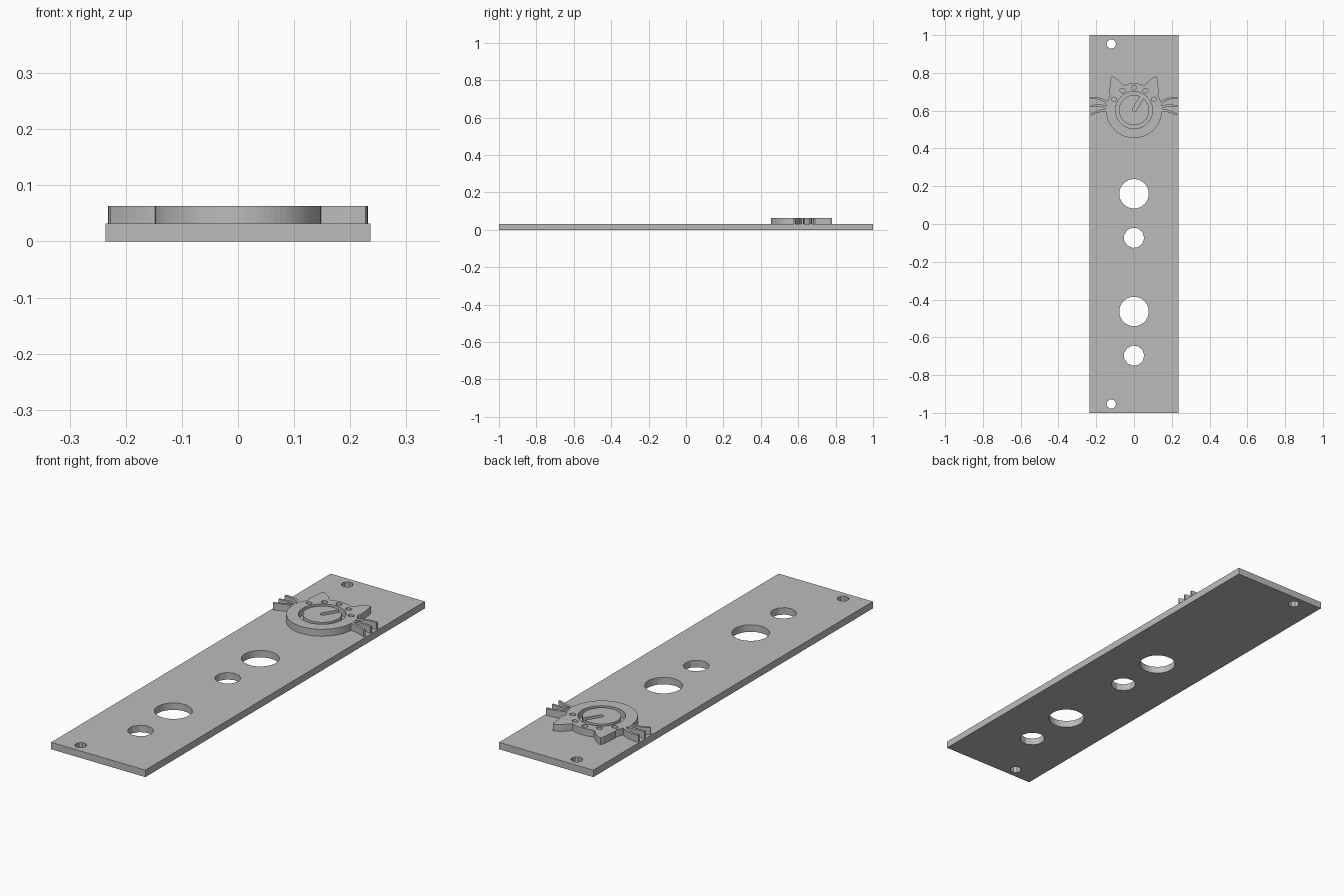
import bpy, bmesh
from math import sin, cos, pi, radians, atan2
from mathutils import Vector

cube = bpy.data.objects.get("Cube")
if cube:
    bpy.data.objects.remove(cube, do_unlink=True)

grey = bpy.data.materials.new("panel grey")
grey.use_nodes = True
colour = (0.5, 0.5, 0.5, 1)
grey.diffuse_color = colour
grey.node_tree.nodes["Principled BSDF"].inputs["Base Color"].default_value = colour

THICK = 0.0315
FACE = Vector((0, 0.603))


def arc(centre, r, start, end, steps):
    """Points on an arc, angles in degrees, both ends included."""
    return [(centre[0] + r * cos(radians(start + (end - start) * i / steps)),
             centre[1] + r * sin(radians(start + (end - start) * i / steps)))
            for i in range(steps + 1)]


def circle(centre, r, sides):
    return arc(centre, r, 0, 360, sides)[:-1]


def slab(name, outlines, z):
    """Extrude closed outlines; nested outlines become holes and islands."""
    curve = bpy.data.curves.new(name, 'CURVE')
    curve.dimensions = '2D'
    curve.fill_mode = 'BOTH'
    curve.extrude = THICK / 2
    for pts in outlines:
        s = curve.splines.new('POLY')
        s.points.add(len(pts) - 1)
        for p, q in zip(s.points, pts):
            p.co = (q[0], q[1], 0, 1)
        s.use_cyclic_u = True
    temp = bpy.data.objects.new(name + " outline", curve)
    bpy.context.collection.objects.link(temp)
    bpy.context.view_layer.update()
    deps = bpy.context.evaluated_depsgraph_get()
    mesh = bpy.data.meshes.new_from_object(temp.evaluated_get(deps))
    bpy.data.objects.remove(temp, do_unlink=True)
    bm = bmesh.new()
    bm.from_mesh(mesh)
    bmesh.ops.remove_doubles(bm, verts=bm.verts, dist=1e-5)
    bmesh.ops.translate(bm, verts=bm.verts, vec=(0, 0, z + THICK / 2))
    bmesh.ops.recalc_face_normals(bm, faces=bm.faces)
    for f in bm.faces:
        f.smooth = False
    bm.to_mesh(mesh)
    bm.free()
    mesh.name = name
    mesh.materials.clear()
    mesh.materials.append(grey)
    obj = bpy.data.objects.new(name, mesh)
    bpy.context.collection.objects.link(obj)
    return obj


# Panel with jack, knob and screw holes
W = 0.236
holes = [circle((0, y), 0.078, 32) for y in (0.16, -0.463)]
holes += [circle((0, y), 0.054, 11) for y in (-0.073, -0.697)]
holes += [circle((-0.12, y), 0.025, 10) for y in (0.953, -0.953)]
slab("panel", [[(-W, -1), (W, -1), (W, 1), (-W, 1)]] + holes, 0)

# Cat head outline: round chin, two rounded ears
ear = [(0.132, 0.69), (0.128, 0.73), (0.124, 0.768), (0.119, 0.781),
       (0.108, 0.779), (0.082, 0.762), (0.058, 0.737)]
crown = arc(FACE, 0.142, 68, 112, 8)
head = arc(FACE, 0.148, 148, 392, 56) + ear + crown
head += [(-x, y) for x, y in reversed(ear)]

# Toe-shaped cut-outs fanned above the dial
spots = []
for a in (29, 60, 90, 120, 151):
    c = FACE + Vector((cos(radians(a)), sin(radians(a)))) * 0.121
    spots.append([(c.x + 0.014 * cos(t), c.y + (0.014 if sin(t) < 0 else 0.010) * sin(t))
                  for t in (2 * pi * i / 12 for i in range(12))])

# Dial disc with a pointer slot opening into the ring groove
aim, half, r = 58, 0.011, 0.08
d = Vector((cos(radians(aim)), sin(radians(aim))))
gap = math_gap = atan2(half, r) * 180 / pi
dial = arc(FACE, r, aim + gap, aim + 360 - gap, 48)
dial += arc(FACE + d * 0.004, half, aim - 90, aim - 270, 8)
slab("cat_head", [head, circle(FACE, 0.098, 48), dial] + spots, THICK)


# Whiskers: tapered curved strips, three on each side
def whisker(side, base, bend, tip, w=0.007):
    a, b, c = (Vector((side * x, y)) for x, y in (base, bend, tip))
    upper, lower = [], []
    for i in range(9):
        t = i / 8
        p = a * (1 - t) ** 2 + b * 2 * t * (1 - t) + c * t * t
        tan = ((b - a) * (1 - t) + (c - b) * t).normalized()
        n = Vector((-tan.y, tan.x)) * w * (1 - 0.35 * t)
        upper.append(p + n)
        lower.append(p - n)
    return upper + lower[::-1]


paths = {"upper": ((0.138, 0.637), (0.175, 0.672), (0.231, 0.667)),
         "middle": ((0.144, 0.620), (0.185, 0.632), (0.231, 0.623)),
         "lower": ((0.144, 0.604), (0.180, 0.602), (0.229, 0.579))}
for side, label in ((1, "left"), (-1, "right")):
    for row, pts in paths.items():
        slab(f"{label}_{row}_whisker", [whisker(side, *pts)], THICK)
